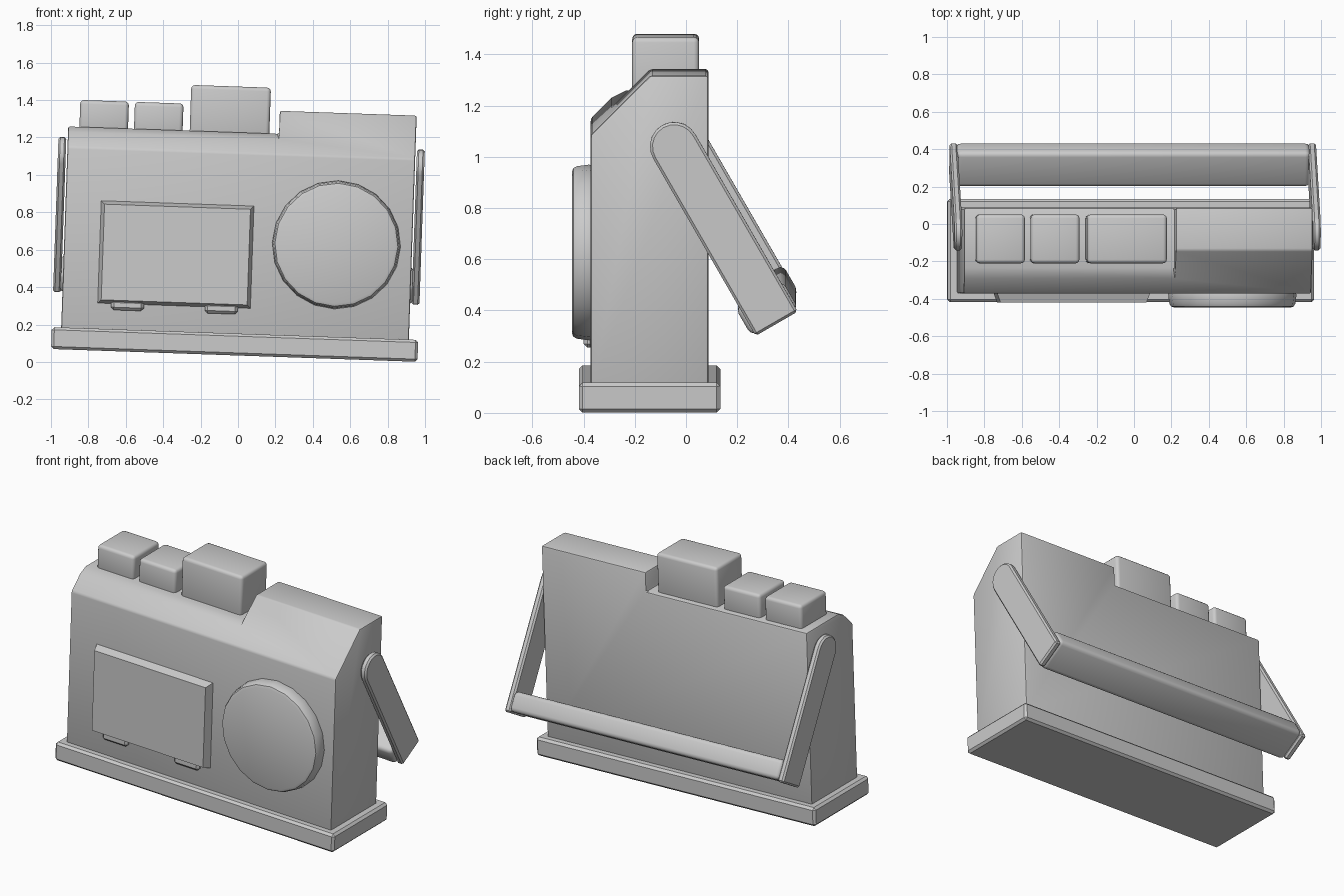
import bpy, bmesh, math
from mathutils import Matrix, Vector

if "Cube" in bpy.data.objects:
    bpy.data.objects.remove(bpy.data.objects["Cube"])

# The whole model leans two degrees to its right side
LEAN = Matrix.Translation((-0.02, 0, 0.035)) @ Matrix.Rotation(math.radians(2), 4, 'Y')


def add(name, bm):
    bmesh.ops.recalc_face_normals(bm, faces=bm.faces)
    mesh = bpy.data.meshes.new(name)
    bm.to_mesh(mesh)
    bm.free()
    ob = bpy.data.objects.new(name, mesh)
    bpy.context.collection.objects.link(ob)
    ob.matrix_world = LEAN
    return ob


def prism(name, pts, x0, x1):
    """Extrude a (y, z) profile along x."""
    bm = bmesh.new()
    face = bm.faces.new([bm.verts.new((x0, y, z)) for y, z in pts])
    ext = bmesh.ops.extrude_face_region(bm, geom=[face])
    verts = [v for v in ext['geom'] if isinstance(v, bmesh.types.BMVert)]
    bmesh.ops.translate(bm, verts=verts, vec=(x1 - x0, 0, 0))
    return add(name, bm)


def box(name, x0, x1, y0, y1, z0, z1):
    return prism(name, [(y0, z0), (y1, z0), (y1, z1), (y0, z1)], x0, x1)


def finish(ob, width=0, segments=2):
    """Bevel sharp edges, apply modifiers and shade."""
    if width:
        mod = ob.modifiers.new("bevel", 'BEVEL')
        mod.width, mod.segments = width, segments
        mod.limit_method, mod.angle_limit = 'ANGLE', math.radians(30)
    bpy.ops.object.select_all(action='DESELECT')
    bpy.context.view_layer.objects.active = ob
    ob.select_set(True)
    for mod in list(ob.modifiers):
        bpy.ops.object.modifier_apply(modifier=mod.name)
    bpy.ops.object.shade_smooth_by_angle(angle=math.radians(30))


# Base plinth
finish(box("base", -0.98, 0.98, -0.418, 0.134, 0, 0.117), 0.014, 1)

# Body with sloped top front edge, lowered deck cut out on the left
body = prism("body", [(-0.372, 0.1), (0.087, 0.1), (0.087, 1.315),
                      (-0.14, 1.315), (-0.372, 1.083)], -0.93, 0.93)
cutter = prism("deck_cutter", [(0.3, 1.192), (-0.235, 1.192), (-0.435, 1.092),
                               (-0.435, 1.5), (0.3, 1.5)], -1.2, 0.198)
cutter.hide_render = True
mod = body.modifiers.new("deck", 'BOOLEAN')
mod.operation, mod.solver, mod.object = 'DIFFERENCE', 'EXACT', cutter
finish(body, 0.014, 2)
bpy.data.objects.remove(cutter)

# Push buttons on the deck
for name, cx, half, top in (("button_left", -0.74, 0.13, 1.336),
                            ("button_middle", -0.448, 0.13, 1.336),
                            ("button_large", -0.067, 0.213, 1.437)):
    finish(box(name, cx - half, cx + half, -0.21, 0.051, 1.17, top), 0.02, 3)

# Front panel with tapered rim
panel = box("front_panel", -0.744, 0.082, -0.421, -0.36, 0.25, 0.806)
centre = Vector((-0.331, 0, 0.528))
for v in panel.data.vertices:
    if v.co.y < -0.4:
        v.co.x = centre.x + (v.co.x - centre.x) * 0.945
        v.co.z = centre.z + (v.co.z - centre.z) * 0.92
finish(panel)

# Small catches below the panel
for name, cx in (("catch_left", -0.58), ("catch_right", -0.078)):
    finish(box(name, cx - 0.088, cx + 0.088, -0.4, -0.36, 0.22, 0.275), 0.015, 1)

# Round dial
bm = bmesh.new()
bmesh.ops.create_cone(bm, cap_ends=True, segments=20, radius1=0.346, radius2=0.334, depth=0.087,
                      matrix=Matrix.Translation((0.525, -0.4025, 0.61))
                      @ Matrix.Rotation(math.radians(90), 4, 'X'))
finish(add("dial", bm), 0.02, 2)

# Folded-back handle: d runs along the arms, n across them
pivot, d, n = Vector((-0.046, 1.04)), Vector((0.5, -0.866)), Vector((0.866, 0.5))


def at(a, b):
    return tuple(pivot + d * a + n * b)


R = 0.095
arm = [at(0.80, -R), at(0.80, R)]
arm += [at(-R * math.sin(t), R * math.cos(t)) for t in (math.pi * i / 10 for i in range(11))]
for name, x0 in (("handle_arm_left", -0.98), ("handle_arm_right", 0.938)):
    finish(prism(name, arm, x0, x0 + 0.042), 0.01, 1)
bar = [at(0.67, -0.11), at(0.67, 0.103), at(0.792, 0.103), at(0.792, -0.11)]
finish(prism("handle_bar", bar, -0.945, 0.945), 0.025, 3)
